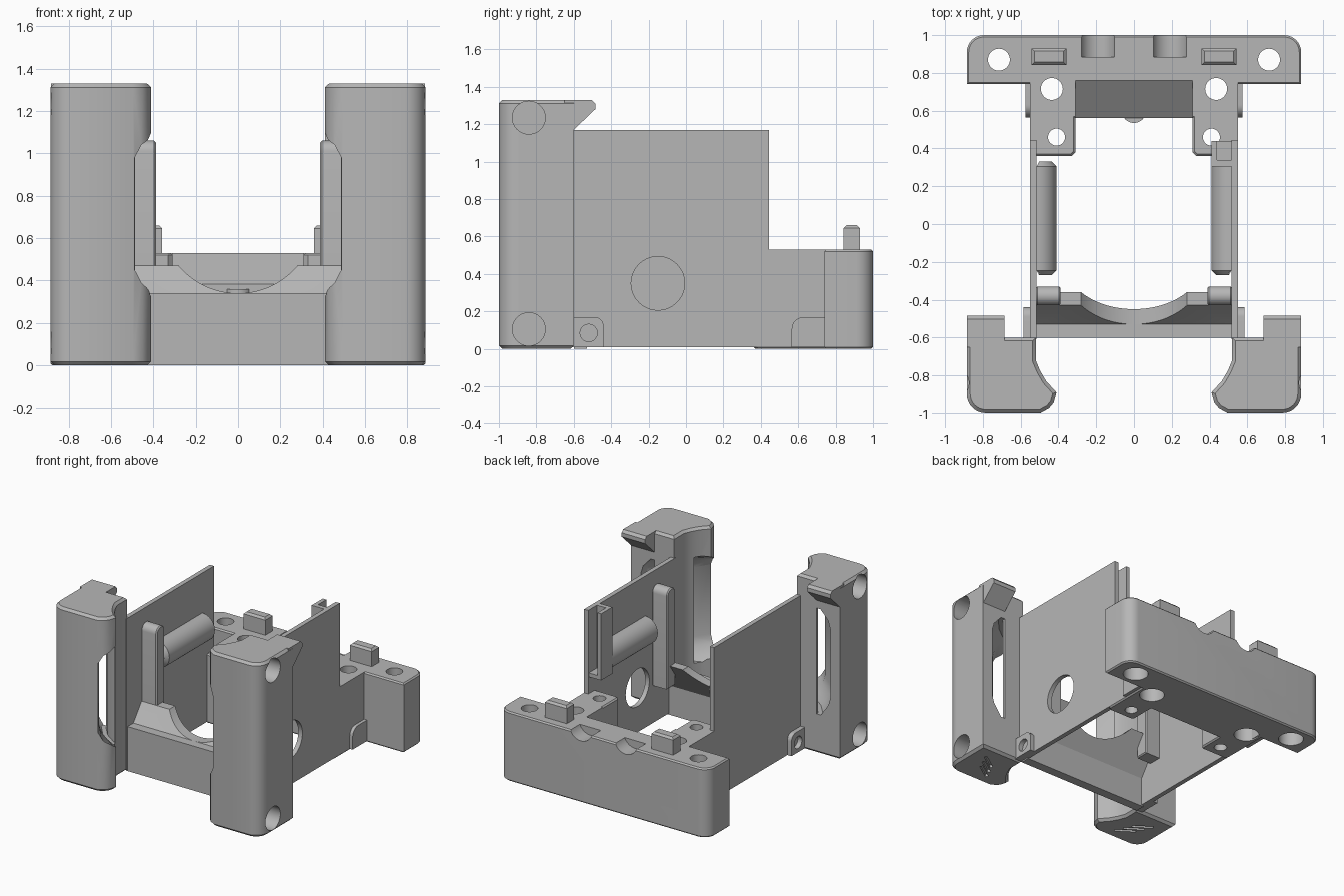
import bpy, bmesh, math
from mathutils import Vector, Matrix

if "Cube" in bpy.data.objects:
    bpy.data.objects.remove(bpy.data.objects["Cube"], do_unlink=True)

grey = bpy.data.materials.new("plain_grey")
grey.use_nodes = True
grey.diffuse_color = (0.47, 0.47, 0.47, 1)
grey.node_tree.nodes["Principled BSDF"].inputs["Base Color"].default_value = (0.47, 0.47, 0.47, 1)

AXES = {"x": lambda u, v, w: (w, u, v), "y": lambda u, v, w: (u, w, v), "z": lambda u, v, w: (u, v, w)}


def finish(name, bm):
    bmesh.ops.recalc_face_normals(bm, faces=bm.faces)
    mesh = bpy.data.meshes.new(name)
    bm.to_mesh(mesh)
    bm.free()
    mesh.materials.append(grey)
    obj = bpy.data.objects.new(name, mesh)
    bpy.context.scene.collection.objects.link(obj)
    return obj


def loft(name, rings):
    bm = bmesh.new()
    loops = [[bm.verts.new(p) for p in ring] for ring in rings]
    for a, b in zip(loops, loops[1:]):
        for i in range(len(a)):
            j = (i + 1) % len(a)
            bm.faces.new((a[i], a[j], b[j], b[i]))
    bm.faces.new(loops[0])
    bm.faces.new(loops[-1])
    return finish(name, bm)


def prism(name, pts, lo, hi, axis="z", chamfer=0):
    obj = loft(name, [[AXES[axis](u, v, w) for u, v in pts] for w in (lo, hi)])
    if chamfer:
        bm = bmesh.new()
        bm.from_mesh(obj.data)
        k = "xyz".index(axis)
        rim = [e for e in bm.edges if abs(e.verts[0].co[k] - e.verts[1].co[k]) < 1e-5]
        bmesh.ops.bevel(bm, geom=rim, offset=chamfer, segments=1, affect="EDGES")
        bm.to_mesh(obj.data)
        bm.free()
    return obj


def box(name, x, y, z, chamfer=0):
    pts = [(x[0], y[0]), (x[1], y[0]), (x[1], y[1]), (x[0], y[1])]
    return prism(name, pts, z[0], z[1], "z", chamfer)


def arc(cu, cv, r, start, end, n=8):
    angles = [math.radians(start + (end - start) * i / n) for i in range(n + 1)]
    return [(cu + r * math.cos(a), cv + r * math.sin(a)) for a in angles]


def rod(name, u, v, r, lo, hi, axis="z", n=40):
    return prism(name, arc(u, v, r, 0, 360 - 360 / n, n - 1), lo, hi, axis)


def combine(obj, others, operation="DIFFERENCE"):
    for other in others:
        mod = obj.modifiers.new("join", "BOOLEAN")
        mod.operation, mod.solver, mod.object = operation, "EXACT", other
        deps = bpy.context.evaluated_depsgraph_get()
        mesh = bpy.data.meshes.new_from_object(obj.evaluated_get(deps))
        obj.modifiers.clear()
        obj.data = mesh
        bpy.data.objects.remove(other, do_unlink=True)
    return obj


def mirrored(obj):
    mesh = obj.data.copy()
    mesh.transform(Matrix.Scale(-1, 4, (1, 0, 0)))
    mesh.flip_normals()
    twin = bpy.data.objects.new(obj.name.replace("left", "right"), mesh)
    bpy.context.scene.collection.objects.link(twin)


# Front posts: rounded outer corner, concave inner face, rear hook
outline = ([(0.52, -0.6), (0.52, -0.72), (0.497, -0.775), (0.465, -0.83), (0.41, -0.89)]
           + [(0.425, -0.945), (0.45, -0.975), (0.495, -1.0)]
           + arc(0.785, -0.9, 0.1, -90, 0) + [(0.885, -0.6)])
post = prism("left_post", outline, 0, 1.33, "z", 0.018)
hook = prism("hook", [(-0.65, 1.17), (-0.6, 1.17), (-0.485, 1.28), (-0.485, 1.31), (-0.503, 1.33), (-0.65, 1.33)],
             0.685, 0.884, "x")
combine(post, [hook], "UNION")

# Curved strap slot through the post, its ends rounded off
outer = [(0.485, -1.1), (0.485, -1.0), (0.56, -0.88), (0.7, -0.76), (0.79, -0.66), (0.82, -0.5)]
inner = [(0.3, -1.1), (0.3, -0.84), (0.5, -0.79), (0.6, -0.72), (0.685, -0.62), (0.685, -0.5)]
rings = []
for z, t in ((0.3, 0.3), (0.34, 0.55), (0.39, 0.85), (0.45, 1), (0.98, 1), (1.04, 0.85), (1.08, 0.55), (1.11, 0.3)):
    far = [Vector(i).lerp(Vector(o), t) for i, o in zip(inner, outer)]
    rings.append([(x, y, z) for x, y in far + inner[::-1]])
cuts = [loft("slot_cutter", rings)]
cuts += [rod("magnet_cutter", -0.84, z, 0.088, 0.74, 1, "x") for z in (0.105, 1.235)]

# Diagonal grooves under the foot
for i in range(3):
    groove = box("groove_cutter", (-0.075, 0.075), (-0.011, 0.011), (-0.05, 0.02))
    groove.data.transform(Matrix.Translation((0.65 + 0.03 * i, -0.87 + 0.06 * i, 0)) @ Matrix.Rotation(0.6, 4, "Z"))
    cuts.append(groove)
combine(post, cuts)
mirrored(post)

# Side walls, only one with a round opening
profile = [(-0.61, 0.01), (0.75, 0.01), (0.75, 0.53), (0.445, 0.53), (0.445, 1.17), (-0.61, 1.17)]
wall = prism("left_wall", profile, 0.515, 0.55, "x")
mirrored(wall)
combine(wall, [rod("port_cutter", -0.15, 0.35, 0.143, 0.4, 0.7, "x", 64)])

# Outer bosses near the floor
front_boss = prism("left_front_boss", [(-0.61, 0.01), (-0.44, 0.01)] + arc(-0.49, 0.12, 0.05, 0, 90) + [(-0.61, 0.17)],
                   0.53, 0.585, "x")
combine(front_boss, [rod("boss_cutter", -0.52, 0.085, 0.046, 0.55, 0.7, "x")])
mirrored(front_boss)
mirrored(prism("left_rear_boss", [(0.75, 0.01), (0.75, 0.17)] + arc(0.63, 0.105, 0.065, 90, 180) + [(0.565, 0.01)],
               0.53, 0.575, "x"))

# Guide rails with a rounded top, and half-round side rollers
rail = prism("left_rail", [(-0.43, 0.3), (-0.33, 0.3)] + arc(-0.38, 1.01, 0.05, 0, 180, 12), 0.388, 0.52, "x", 0.008)
mirrored(rail)
roller = prism("left_roller", arc(0.515, 0.76, 0.105, 90, 270, 20), -0.27, 0.33, "y", 0.025)
mirrored(roller)

# Small corner channel on one wall
prism("channel", [(0.52, 0.305), (0.41, 0.305), (0.41, 0.44), (0.44, 0.44), (0.44, 0.34), (0.52, 0.34)], 0.68, 1.17)
box("channel_floor", (0.41, 0.52), (0.305, 0.44), (0.66, 0.69))

# Low front panel and the sloped cradle behind it
box("front_panel", (-0.53, 0.53), (-0.6, -0.53), (0, 0.34))
cradle = prism("cradle", [(-0.54, 0.33), (-0.53, 0.34), (-0.43, 0.47), (-0.36, 0.47), (-0.45, 0.34), (-0.54, 0.21)],
               -0.52, 0.52, "x")
combine(cradle, [rod("cradle_cutter", 0, 0.707, 0.367, -0.7, -0.2, "y", 96)])

# Rear block with two forward lobes
half = ([(0.31, 0.56), (0.31, 0.38), (0.33, 0.36), (0.52, 0.36), (0.55, 0.38), (0.55, 0.74), (0.885, 0.74)]
        + arc(0.795, 0.91, 0.09, 0, 90))
block = prism("rear_block", half + [(-x, y) for x, y in reversed(half)], 0, 0.53, "z", 0.01)
cuts = [prism("ramp_cutter", [(0.76, 0.535), (0.76, 0.53), (0.55, 0.375), (0.5, 0.375), (0.5, 0.6)], -0.309, 0.309, "x")]
for s in (-1, 1):
    cuts += [rod("bolt_cutter", s * x, y, r, -1, 1) for x, y, r in
             ((0.715, 0.87, 0.058), (0.435, 0.715, 0.058), (0.41, 0.46, 0.045))]
    cuts += [rod("counterbore_cutter", s * x, y, 0.088, -0.1, 0.12) for x, y in ((0.715, 0.87), (0.435, 0.715))]
    cuts.append(rod("notch_cutter", s * 0.19, 0.565, 0.095, 0.885, 1.1, "y"))
combine(block, cuts)

# Locating pegs and the small round rib
peg = box("left_peg", (0.358, 0.542), (0.842, 0.93), (0.5, 0.66), 0.015)
mirrored(peg)
rod("round_rib", 0, 0.6, 0.065, 0.05, 0.36)

# Smooth the round surfaces, keep corners crisp
for obj in bpy.context.scene.objects:
    if obj.type == "MESH":
        obj.select_set(True)
        bpy.context.view_layer.objects.active = obj
bpy.ops.object.shade_smooth_by_angle(angle=math.radians(30))
